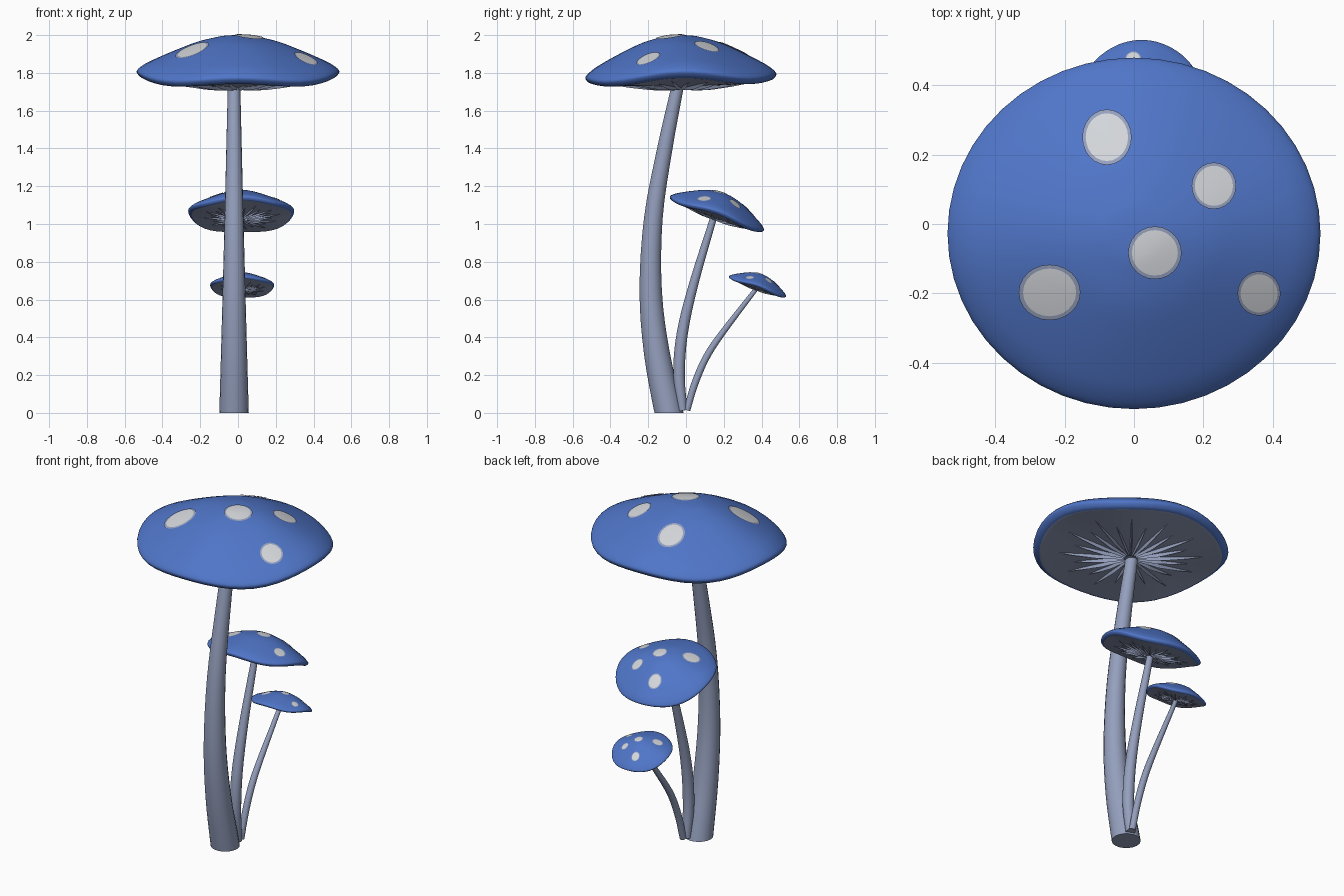
import bpy, bmesh, math
from mathutils import Vector, Matrix

if "Cube" in bpy.data.objects:
    bpy.data.objects.remove(bpy.data.objects["Cube"])


def material(name, rgb):
    m = bpy.data.materials.new(name)
    m.diffuse_color = (*rgb, 1)
    m.use_nodes = True
    m.node_tree.nodes["Principled BSDF"].inputs["Base Color"].default_value = m.diffuse_color
    return m


BLUE = material("cap blue", (0.08, 0.18, 0.58))
GREY = material("stem grey lavender", (0.30, 0.35, 0.51))
WHITE = material("spot white", (0.65, 0.67, 0.70))


def smooth_path(pts, n):
    """Catmull-Rom curve through points of any dimension."""
    p = [Vector(q) for q in pts]
    p = [2 * p[0] - p[1]] + p + [2 * p[-1] - p[-2]]
    out = []
    for a, b, c, d in zip(p, p[1:], p[2:], p[3:]):
        for k in range(n):
            t = k / n
            out.append(0.5 * (2 * b + (c - a) * t + (2 * a - 5 * b + 4 * c - d) * t * t
                              + (3 * b - a - 3 * c + d) * t ** 3))
    return out + [p[-2]]


def finish(name, bm, mats, matrix=Matrix(), smooth=True, recalc=True):
    if recalc:
        bmesh.ops.recalc_face_normals(bm, faces=bm.faces[:])
    me = bpy.data.meshes.new(name)
    bm.to_mesh(me)
    bm.free()
    for m in mats:
        me.materials.append(m)
    ob = bpy.data.objects.new(name, me)
    bpy.context.collection.objects.link(ob)
    ob.matrix_world = matrix
    if smooth:
        bpy.ops.object.select_all(action='DESELECT')
        ob.select_set(True)
        bpy.context.view_layer.objects.active = ob
        bpy.ops.object.shade_smooth_by_angle(angle=math.radians(50))
    return ob


# Cap cross-section: (fraction of rim radius, height)
TOP = [(0, .20), (.1, .198), (.2, .19), (.4, .161), (.6, .115), (.8, .062), (.92, .025), (1, -.013)]
UNDER = [(.985, -.038), (.94, -.051), (.85, -.054), (.5, -.064), (.06, -.08)]
PROFILE = smooth_path(TOP + UNDER, 4)
N_TOP = 4 * (len(TOP) - 1) + 1
RX, RY, CY = .535, .504, -.027


def wave(t, a):
    """Gentle undulation growing toward the rim."""
    return t * t * (.012 * math.cos(2 * a) + .015 * math.cos(4 * a) + .01 * math.sin(a))


def cap_point(t, z, a):
    return Vector((RX * t * math.cos(a), CY + RY * t * math.sin(a), z + wave(t, a)))


def lookup(profile, t):
    for p, q in zip(profile, profile[1:]):
        lo, hi = sorted((p[0], q[0]))
        if lo <= t <= hi and hi > lo:
            return p[1] + (q[1] - p[1]) * (t - p[0]) / (q[0] - p[0])
    return profile[-1][1]


def cap(name, matrix):
    bm = bmesh.new()
    seg = 48
    rings = [[bm.verts.new(cap_point(p[0], p[1], 2 * math.pi * i / seg)) for i in range(seg)]
             for p in PROFILE[1:]]
    pole = bm.verts.new(cap_point(0, TOP[0][1], 0))
    grey_from = N_TOP + 7            # underside begins inside the rolled rim
    for i in range(seg):
        j = (i + 1) % seg
        bm.faces.new((pole, rings[0][i], rings[0][j]))
        for k in range(len(rings) - 1):
            f = bm.faces.new((rings[k][i], rings[k + 1][i], rings[k + 1][j], rings[k][j]))
            f.material_index = int(k + 1 >= grey_from)
    f = bm.faces.new(rings[-1])
    f.material_index = 1
    finish(name, bm, [BLUE, GREY], matrix)


def gills(name, matrix):
    """Tapered ridges of alternating length radiating under the cap."""
    bm = bmesh.new()
    under = PROFILE[N_TOP + 3:]
    count = 24
    for i in range(count):
        a = 2 * math.pi * (i + .5) / count
        side = Vector((-math.sin(a), math.cos(a), 0))
        end = .74 if i % 2 else .6
        rows = []
        for u, w, d in ((0, .004, .012), (.4, .007, .02), (.75, .005, .012), (1, .001, .001)):
            t = .07 + (end - .07) * u
            p = cap_point(t, lookup(under, t), a)
            up = Vector((0, 0, .003))
            rows.append([bm.verts.new(v) for v in
                         (p + side * w + up, p - side * w + up, p - Vector((0, 0, d)))])
        for r, s in zip(rows, rows[1:]):
            for k in range(3):
                m = (k + 1) % 3
                bm.faces.new((r[k], r[m], s[m], s[k]))
        bm.faces.new(rows[0])
        bm.faces.new(rows[-1])
    finish(name, bm, [GREY], matrix, smooth=False)


# Spots on a cap: x, y, radius x, radius y
SPOTS = [(-.078, .25, .071, .08), (.23, .11, .064, .067), (.06, -.083, .077, .076),
         (-.243, -.197, .089, .08), (.36, -.2, .062, .064)]


def spots(name, matrix):
    """Thin discs that follow the dome, with a greyer outer ring."""
    bm = bmesh.new()
    top = PROFILE[:N_TOP]
    seg = 24

    def on_dome(x, y):
        px, py = x / RX, (y - CY) / RY
        t, a = math.hypot(px, py), math.atan2(py, px)
        return bm.verts.new((x, y, lookup(top, t) + wave(t, a) + .005))

    for x, y, rx, ry in SPOTS:
        centre = on_dome(x, y)
        rings = [[on_dome(x + rx * f * math.cos(2 * math.pi * i / seg),
                          y + ry * f * math.sin(2 * math.pi * i / seg)) for i in range(seg)]
                 for f in (.3, .6, .86, 1)]
        for i in range(seg):
            j = (i + 1) % seg
            bm.faces.new((centre, rings[0][i], rings[0][j]))
            for k in range(3):
                f = bm.faces.new((rings[k][i], rings[k + 1][i], rings[k + 1][j], rings[k][j]))
                f.material_index = int(k == 2)
    finish(name, bm, [WHITE, GREY], matrix, recalc=False)


def stem(name, x, pts, flat_base=False):
    """Tapered bent tube from (y, z, radius) points."""
    bm = bmesh.new()
    path = smooth_path(pts, 4)
    seg, rings = 18, []
    for k, p in enumerate(path):
        d = path[min(k + 1, len(path) - 1)] - path[max(k - 1, 0)]
        n = Vector((0, d[1], -d[0])).normalized()
        if k == 0 and flat_base:
            n = Vector((0, 1, 0))
        rings.append([bm.verts.new(Vector((x, p[0], p[1]))
                      + p[2] * (Vector((1, 0, 0)) * math.cos(2 * math.pi * i / seg)
                                + n * math.sin(2 * math.pi * i / seg))) for i in range(seg)])
    for r, s in zip(rings, rings[1:]):
        for i in range(seg):
            j = (i + 1) % seg
            bm.faces.new((r[i], r[j], s[j], s[i]))
    bm.faces.new(rings[0])
    bm.faces.new(rings[-1])
    finish(name, bm, [GREY])


# Three mushrooms share one cap design: size word, location, tilt, scale
for word, loc, tilt, s in (("large", (0, 0, 1.8), 0, 1),
                           ("medium", (.017, .18, 1.06), -20.8, .523),
                           ("small", (.022, .389, .672), -20.5, .316)):
    M = Matrix.Translation(loc) @ Matrix.Rotation(math.radians(tilt), 4, 'X') @ Matrix.Scale(s, 4)
    cap(word + "_cap", M)
    gills(word + "_gills", M)
    spots(word + "_cap_spots", M)

# Stems
stem("large_stem", -.021, [(-.09, 0, .078), (-.155, .32, .069), (-.187, .65, .06),
                           (-.173, 1.03, .05), (-.112, 1.4, .041), (-.043, 1.735, .033)], True)
stem("medium_stem", .009, [(-.018, .012, .026), (-.037, .2, .031), (-.02, .42, .03),
                           (.04, .68, .025), (.148, 1.04, .018)])
stem("small_stem", .016, [(.005, .014, .018), (.045, .15, .019), (.105, .29, .019),
                          (.19, .42, .017), (.372, .657, .012)])
